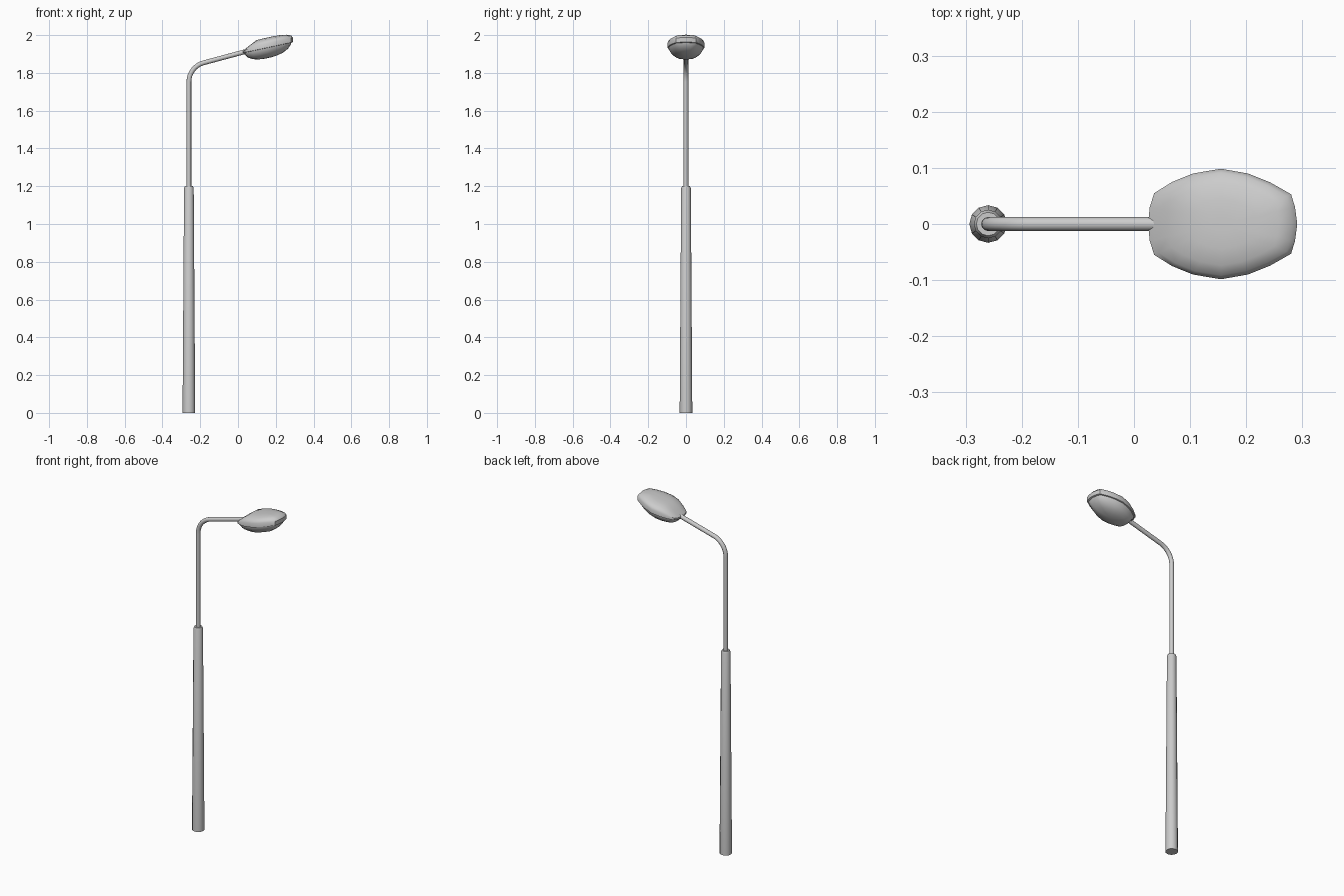
import bpy, bmesh, math
from mathutils import Vector, Matrix

if "Cube" in bpy.data.objects:
    bpy.data.objects.remove(bpy.data.objects["Cube"])

POLE_X = -0.26


def loft(name, rings, angle=40):
    """Skin a list of equal-length closed rings and cap both ends."""
    bm = bmesh.new()
    loops = [[bm.verts.new(p) for p in ring] for ring in rings]
    n = len(loops[0])
    for a, b in zip(loops, loops[1:]):
        for i in range(n):
            j = (i + 1) % n
            bm.faces.new((a[i], a[j], b[j], b[i]))
    bm.faces.new(loops[0][::-1])
    bm.faces.new(loops[-1])
    bmesh.ops.recalc_face_normals(bm, faces=bm.faces)
    me = bpy.data.meshes.new(name)
    bm.to_mesh(me)
    bm.free()
    ob = bpy.data.objects.new(name, me)
    bpy.context.collection.objects.link(ob)
    bpy.ops.object.select_all(action='DESELECT')
    ob.select_set(True)
    bpy.context.view_layer.objects.active = ob
    bpy.ops.object.shade_smooth_by_angle(angle=math.radians(angle))
    return ob


def circle(centre, r, tilt=0.0, n=12):
    """Horizontal ring, leaned towards +x by tilt."""
    rot = Matrix.Rotation(tilt, 3, 'Y')
    return [Vector(centre) + rot @ Vector((r * math.cos(t), r * math.sin(t), 0))
            for t in (2 * math.pi * i / n for i in range(n))]


# Thick tapered lower pole with chamfered top
loft("lower_pole", [circle((POLE_X, 0, z), r) for z, r in
                    ((0, 0.0335), (1.19, 0.0255), (1.2, 0.021))])

# Thin upper tube: vertical, bend, then rising arm
SLOPE = math.radians(15)
sweep = math.pi / 2 - SLOPE
R = 0.105
Z0 = 1.752
tube = [circle((POLE_X, 0, 1.19), 0.0125)]
for i in range(9):
    a = sweep * i / 8
    tube.append(circle((POLE_X + R * (1 - math.cos(a)), 0, Z0 + R * math.sin(a)), 0.0125, a))
bx, bz = POLE_X + R * (1 - math.cos(sweep)), Z0 + R * math.sin(sweep)
tube.append(circle((0.05, 0, bz + (0.05 - bx) * math.tan(SLOPE)), 0.0125, sweep))
loft("upper_arm", tube)

# Lamp head: one outline, mirrored in y, lofted through scaled rings
half = [(0.025, 0), (0.028, 0.03), (0.036, 0.055), (0.068, 0.075), (0.105, 0.09),
        (0.155, 0.0985), (0.203, 0.09), (0.243, 0.074), (0.28, 0.053),
        (0.287, 0.03), (0.291, 0)]
outline = half + [(x, -y) for x, y in half[-2:0:-1]]
CX = 0.158


def head_ring(scale, h):
    ring = []
    for x, y in outline:
        px = CX + (x - CX) * scale
        ramp = min(1, 0.3 + (px - 0.025) / 0.1) if h > 0 else 1
        ring.append(Vector((px, y * scale, 1.908 + 0.215 * (px - 0.025) + h * ramp)))
    return ring


loft("lamp_housing", [head_ring(s, h) for s, h in
     ((0.9, -0.004), (1, -0.002), (1, 0.022), (0.93, 0.034), (0.75, 0.044),
      (0.45, 0.05), (0.15, 0.051))])
loft("lamp_glass", [head_ring(s, h) for s, h in
     ((0.94, -0.001), (0.92, -0.012), (0.8, -0.032), (0.6, -0.047),
      (0.35, -0.055), (0.12, -0.058))])
